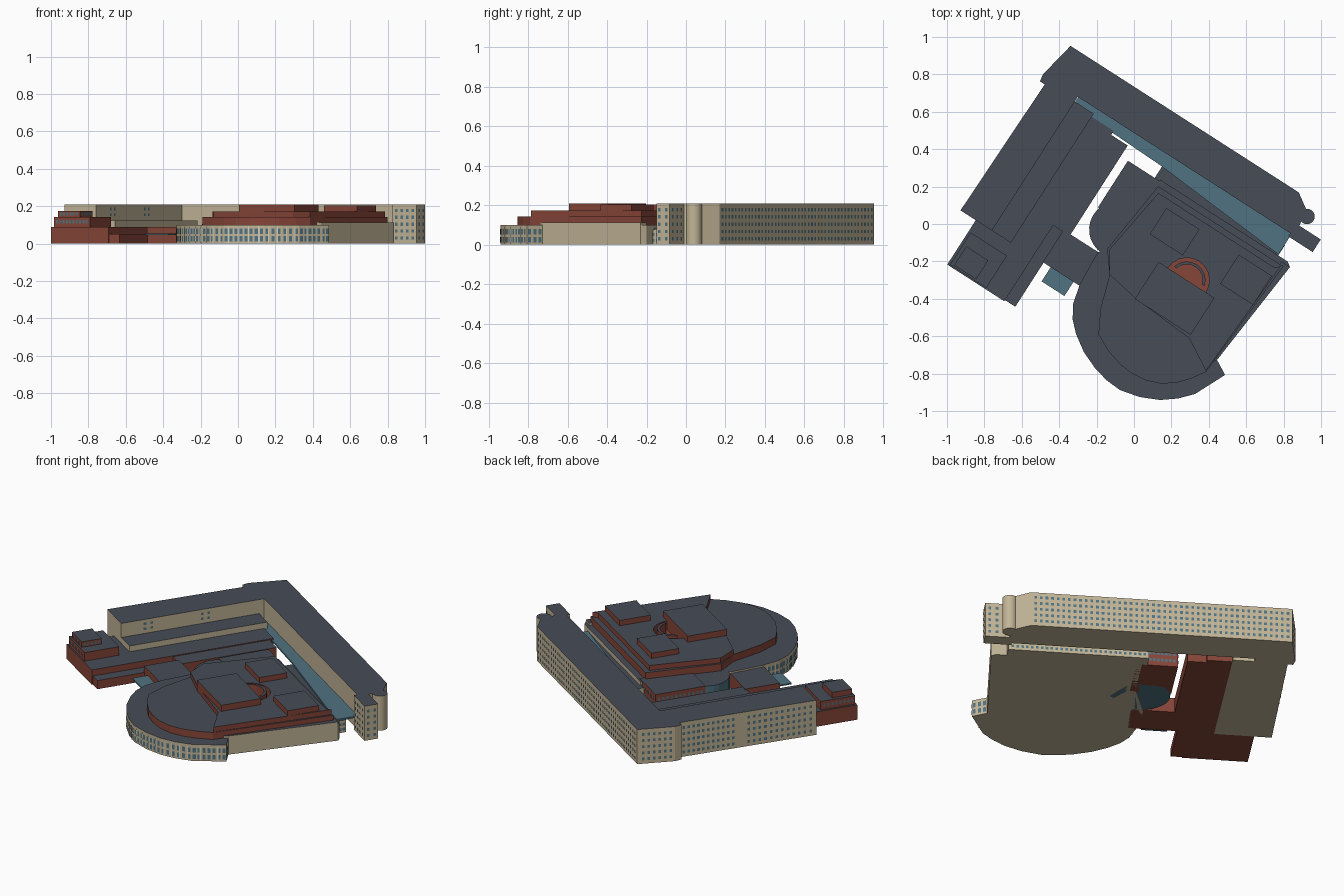
import bpy, bmesh, math
from mathutils import Vector

if "Cube" in bpy.data.objects:
    bpy.data.objects.remove(bpy.data.objects["Cube"])

ANG = math.radians(-32.7)
CU, SU = math.cos(ANG), math.sin(ANG)


def mat(name, rgb):
    m = bpy.data.materials.new(name)
    m.diffuse_color = (*rgb, 1)
    m.use_nodes = True
    m.node_tree.nodes["Principled BSDF"].inputs["Base Color"].default_value = m.diffuse_color
    return m


TAN = mat("tan_wall", (.54, .46, .31))
RED = mat("red_wall", (.24, .06, .04))
SLATE = mat("slate_roof", (.063, .074, .095))
GLASS = mat("blue_glass", (.08, .17, .22))
PALE = mat("pale_column", (.68, .63, .5))


def L(u, v):
    """Site axes (along long wing, across it) to world x, y."""
    return (CU * u - SU * v, SU * u + CU * v)


def finish(name, bm, mats):
    me = bpy.data.meshes.new(name)
    bm.to_mesh(me)
    bm.free()
    for m in mats:
        me.materials.append(m)
    ob = bpy.data.objects.new(name, me)
    bpy.context.collection.objects.link(ob)
    return ob


def prism(name, pts, z0, z1, wall, roof=SLATE):
    bm = bmesh.new()
    f = bm.faces.new([bm.verts.new((x, y, z0)) for x, y in pts])
    r = bmesh.ops.extrude_face_region(bm, geom=[f])
    bmesh.ops.translate(bm, vec=(0, 0, z1 - z0),
                        verts=[e for e in r["geom"] if isinstance(e, bmesh.types.BMVert)])
    bmesh.ops.recalc_face_normals(bm, faces=bm.faces[:])
    for f in bm.faces:
        f.normal_update()
        f.material_index = 1 if f.normal.z > .5 else 0
    return finish(name, bm, (wall, roof))


def block(name, u0, u1, v0, v1, z0, z1, wall, roof=SLATE):
    return prism(name, [L(u0, v0), L(u1, v0), L(u1, v1), L(u0, v1)], z0, z1, wall, roof)


def windows(name, runs, w, m=GLASS, off=.003):
    """runs: (start, end, columns, row centres, pane height); outside is right of travel."""
    bm = bmesh.new()
    for a, b, cols, rows, h in runs:
        a, b = Vector(a), Vector(b)
        d = (b - a).normalized()
        n = Vector((d.y, -d.x)) * off
        for i in range(cols):
            c = a.lerp(b, (i + .5) / cols) + n
            p, q = c - d * w / 2, c + d * w / 2
            for z in rows:
                bm.faces.new([bm.verts.new(k) for k in (
                    (p.x, p.y, z - h / 2), (q.x, q.y, z - h / 2),
                    (q.x, q.y, z + h / 2), (p.x, p.y, z + h / 2))])
    return finish(name, bm, (m,))


def arc(cx, cy, r, a0, a1, n):
    return [(cx + r * math.cos(math.radians(a0 + (a1 - a0) * i / n)),
             cy + r * math.sin(math.radians(a0 + (a1 - a0) * i / n))) for i in range(n + 1)]


# Tall L-shaped wing with oblique corner bay and end stub
H = .21
prism("tall_wing", [L(*p) for p in (
    (-.82, -.44), (-.62, -.44), (-.62, .41), (.73, .41), (.73, .39), (.885, .39), (.885, .47),
    (.75, .47), (.73, .565), (.65, .618), (-.80, .618), (-.842, .41), (-.835, .37), (-.805, .37))],
    0, H, TAN)
tower = prism("round_stair_tower", arc(.925, .04, .041, 0, 352.5, 47), 0, H, TAN)
bpy.context.view_layer.objects.active = tower
tower.select_set(True)
bpy.ops.object.shade_smooth_by_angle(angle=math.radians(30))
rows5 = [.03 + .037 * i for i in range(5)]
windows("tall_wing_windows", [
    (L(.64, .618), L(-.79, .618), 46, rows5, .017),
    (L(-.803, .60), L(-.84, .42), 6, rows5, .017),
    (L(-.806, .36), L(-.813, .04), 11, rows5, .017),
    (L(-.815, -.02), L(-.82, -.42), 12, rows5, .017),
    (L(.885, .39), L(.885, .47), 2, rows5, .017),
    (L(.74, .39), L(.88, .39), 4, rows5, .017),
    (L(.88, .47), L(.76, .47), 3, rows5, .017),
    (L(-.62, -.32), L(-.62, -.24), 2, (.155, .185), .014),
    (L(-.62, .02), L(-.62, .10), 2, (.155, .185), .014)], .015)

# Stepped low wing beside the tall one
block("tan_step", -.62, -.5, -.44, .38, 0, .125, TAN)
block("red_low_wing", -.5, -.36, -.44, .36, 0, .09, RED)
block("red_wing_end", -.723, -.36, -.722, -.44, 0, .09, RED)
block("red_lower_strip", -.36, -.295, -.715, -.24, 0, .052, RED)
block("red_strip_back", -.36, -.255, -.24, .335, 0, .085, RED)
block("end_tier_middle", -.71, -.48, -.715, -.51, .09, .142, RED)
block("end_tier_top", -.69, -.55, -.705, -.585, .142, .175, RED)
windows("end_tier_windows", [
    (L(-.70, -.715), L(-.49, -.715), 10, (.118,), .018),
    (L(-.68, -.705), L(-.56, -.705), 6, (.158,), .016),
    (L(-.55, -.70), L(-.55, -.59), 5, (.158,), .016),
    (L(-.71, -.52), L(-.71, -.71), 8, (.118,), .018)], .012)

# Glass strip roof between wing and main block, tan ledge beneath
prism("glass_walk_roof", [L(-.617, .355), L(-.05, .34), L(.738, .28), L(.738, .412), L(-.617, .412)],
      .075, .085, GLASS, GLASS)
block("back_ledge", -.04, .74, .26, .34, 0, .074, TAN)
windows("back_ledge_windows", [(L(.73, .34), L(-.03, .34), 28, (.022, .052), .016),
                               (L(.74, .27), L(.74, .335), 3, (.022, .052), .016)], .014)

# Link, entry canopy, annex and rounded glass hall
block("link_bridge", -.30, .02, -.435, -.23, 0, .09, RED)
block("entry_canopy", -.25, -.105, -.525, -.43, .045, .053, GLASS, GLASS)
block("red_annex", -.21, .02, -.03, .267, 0, .105, RED)
windows("annex_windows", [(L(0, .267), L(-.2, .267), 9, (.035, .075), .018),
                          (L(-.21, .26), L(-.21, -.02), 11, (.035, .075), .018)], .014)
prism("round_glass_hall", arc(-.09, -.03, .15, 100, 250, 12) + [(.05, -.15), (.05, .05)],
      0, .1, GLASS)

# Main hall base with faceted rounded front
front = [(-.2, -.16), (-.289, -.321), (-.326, -.428), (-.328, -.51), (-.31, -.588), (-.268, -.685),
         (-.209, -.77), (-.147, -.835), (-.075, -.888), (.03, -.925), (.139, -.941),
         (.235, -.933), (.326, -.909), (.487, -.807)]
prism("main_base", front + [(.444, -.727), (.834, -.23), L(.80, .275), L(-.01, .275),
                            L(-.01, -.02), (-.15, -.12)], 0, .1, TAN)
prism("side_wall_parapet", [(.42, -.74), (.444, -.727), (.834, -.23), (.79, -.20)], .1, .113, TAN)
gl, pale = [], []
for a, b in zip(front[1:], front[2:]):
    n = max(2, round((Vector(b) - Vector(a)).length / .028))
    gl.append((a, b, n, (.026, .066), .028))
    pale.append((a, b, 2, (.048,), .088))
windows("front_glazing", gl, .017)
windows("front_columns", pale, .007, PALE, .006)
windows("front_end_windows", [(front[-1], (.444, -.727), 3, (.026, .066), .028)], .017)

# Red tiers
prism("oval_tier", [(-.144, -.134), (-.13, -.27), (-.18, -.455), (-.19, -.59), (-.14, -.675),
                    (-.075, -.75), (-.01, -.80), (.06, -.835), (.14, -.853), (.22, -.85),
                    (.31, -.825), (.385, -.79), (.80, -.225), L(.78, .24), L(0, .24)],
      .1, .143, RED)
tier = prism("upper_tier", [(-.135, -.14), (-.13, -.27), (.005, -.396), (.294, -.61), (.385, -.785),
                            (.785, -.225), L(.76, .21), L(.02, .21)], .143, .173, RED)

# Half-round light court cut into the upper tier
c = [(.40 + x, -.10 + y) for x, y in arc(0, 0, .12, 0, 180, 10)]
cut = prism("court_cutter", [L(*p) for p in c], .12, .25, RED)
cut.hide_render = True
cut.hide_set(True)
for ob in (tier, bpy.data.objects["oval_tier"]):
    md = ob.modifiers.new("court", "BOOLEAN")
    md.operation, md.object, md.solver = 'DIFFERENCE', cut, 'EXACT'
prism("court_inner_wall", [L(.40 + x, -.10 + y) for x, y in
                           arc(0, 0, .10, 15, 165, 8) + arc(0, 0, .085, 165, 15, 8)],
      .12, .18, RED)

# Rooftop boxes
block("roof_box_front", .22, .575, -.335, -.10, .143, H, RED)
block("roof_box_right", .56, .77, -.02, .165, .173, .205, RED)
block("roof_box_left", .10, .31, .0, .165, .173, .205, RED)
